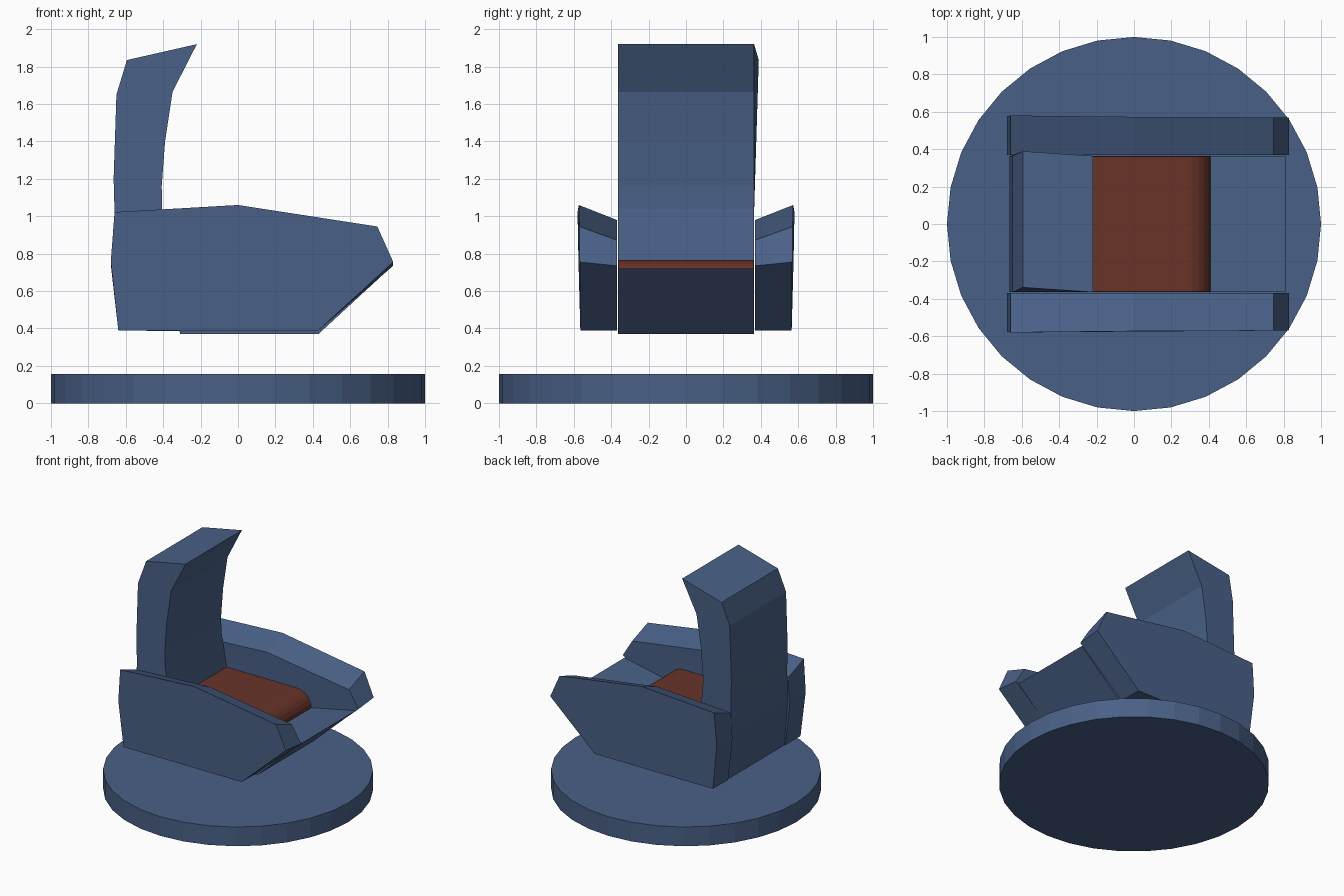
import bpy
import bmesh
import math

cube = bpy.data.objects.get("Cube")
if cube:
    bpy.data.objects.remove(cube, do_unlink=True)


def make_material(name, colour):
    mat = bpy.data.materials.new(name)
    mat.use_nodes = True
    mat.diffuse_color = (*colour, 1)
    mat.node_tree.nodes["Principled BSDF"].inputs["Base Color"].default_value = (*colour, 1)
    return mat


blue = make_material("slate blue", (0.066, 0.118, 0.24))
brown = make_material("red brown", (0.14, 0.034, 0.022))


def loft(name, ring_a, ring_b, mat):
    """Solid joining two matching rings of (x, y, z) points."""
    bm = bmesh.new()
    a = [bm.verts.new(p) for p in ring_a]
    b = [bm.verts.new(p) for p in ring_b]
    bm.faces.new(a)
    bm.faces.new(b[::-1])
    n = len(a)
    for i in range(n):
        j = (i + 1) % n
        bm.faces.new((a[i], b[i], b[j], a[j]))
    bmesh.ops.recalc_face_normals(bm, faces=bm.faces)
    mesh = bpy.data.meshes.new(name)
    bm.to_mesh(mesh)
    bm.free()
    mesh.materials.append(mat)
    obj = bpy.data.objects.new(name, mesh)
    bpy.context.collection.objects.link(obj)
    return obj


def slab(name, profile, half, mat):
    """Extrude an x-z profile across the seat width."""
    return loft(name, [(x, -half, z) for x, z in profile],
                [(x, half, z) for x, z in profile], mat)


HALF = 0.364

# Round floor disc
bpy.ops.mesh.primitive_cylinder_add(vertices=32, radius=1, depth=0.157, location=(0, 0, 0.0785))
disc = bpy.context.object
disc.name = "floor_disc"
disc.data.materials.append(blue)

# Seat body with a lip rising toward the front
slab("seat_body", [(-0.31, 0.37), (0.43, 0.37), (0.81, 0.72), (0.40, 0.635), (-0.31, 0.635)],
     HALF, blue)

# Cushion with a rounded front edge
nose = [(0.28 + 0.13 * math.sin(t), 0.635 + 0.13 * math.cos(t))
        for t in (math.radians(15 * i) for i in range(7))]
slab("cushion", [(-0.45, 0.60), (-0.45, 0.765)] + nose + [(0.41, 0.60)], HALF - 0.002, brown)

# Curved backrest, its rear top corner slightly skewed sideways
back = [(-0.31, 0.385), (-0.36, 0.78), (-0.405, 1.04), (-0.408, 1.16), (-0.39, 1.4),
        (-0.35, 1.665), (-0.22, 1.92), (-0.594, 1.835), (-0.65, 1.65), (-0.665, 1.2),
        (-0.66, 1.02), (-0.665, 0.75), (-0.635, 0.39)]


def back_ring(y):
    return [(x, y + (0.025 if z == 1.835 else 0), z) for x, z in back]


loft("backrest", back_ring(-HALF), back_ring(HALF), blue)

# Armrests: x, z, drop of the inner edge, outer y
arm = [(-0.64, 0.39, 0, 0.565), (0.43, 0.39, 0, 0.565), (0.83, 0.755, 0.02, 0.568),
       (0.745, 0.945, 0.073, 0.57), (0, 1.06, 0.08, 0.573), (-0.66, 1.022, 0.08, 0.58),
       (-0.68, 0.76, 0.02, 0.575)]
for side, label in ((1, "rear"), (-1, "front")):
    outer = [(x, side * y, z) for x, z, drop, y in arm]
    inner = [(x, side * 0.37, z - drop) for x, z, drop, y in arm]
    loft(label + "_armrest", outer, inner, blue)
